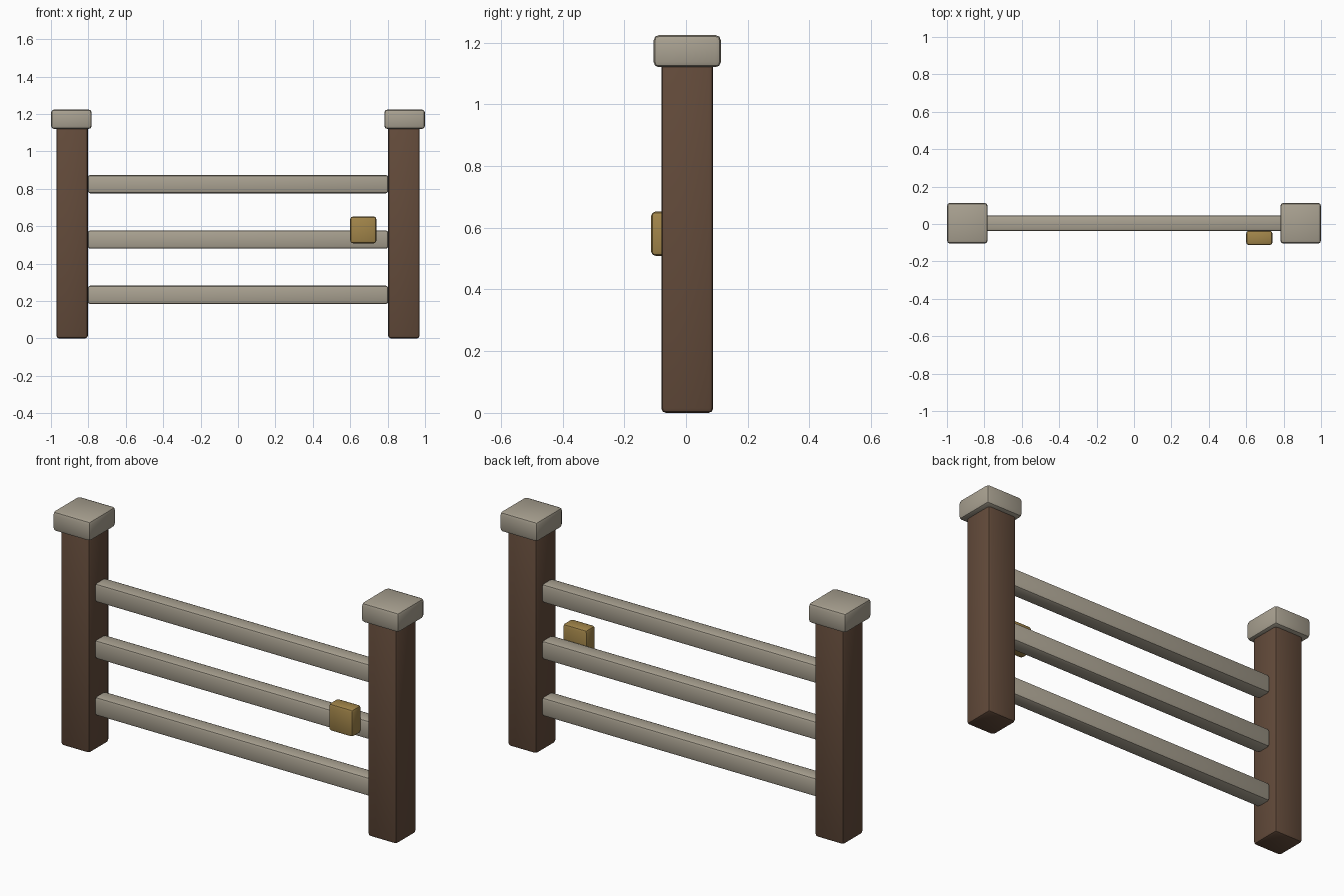
import bpy

if "Cube" in bpy.data.objects:
    bpy.data.objects.remove(bpy.data.objects["Cube"])


def material(name, color):
    m = bpy.data.materials.new(name)
    m.diffuse_color = (*color, 1.0)
    m.use_nodes = True
    m.node_tree.nodes["Principled BSDF"].inputs["Base Color"].default_value = m.diffuse_color
    return m


stone = material("weathered_grey", (0.40, 0.36, 0.285))
wood = material("dark_brown_wood", (0.125, 0.070, 0.043))
brass = material("brass", (0.36, 0.235, 0.068))


def block(name, low, high, mat, bevel):
    """Rounded box between two corners."""
    center = [(a + b) / 2 for a, b in zip(low, high)]
    bpy.ops.mesh.primitive_cube_add(size=1, location=center)
    ob = bpy.context.object
    ob.name = name
    ob.scale = [b - a for a, b in zip(low, high)]
    bpy.ops.object.transform_apply(location=False, rotation=False, scale=True)
    mod = ob.modifiers.new("rounded_edges", 'BEVEL')
    mod.width = bevel
    mod.segments = 2
    bpy.ops.object.modifier_apply(modifier=mod.name)
    ob.data.materials.append(mat)
    bpy.ops.object.shade_smooth_by_angle()
    return ob


MID_Y = 0.004  # centre line of the fence

# Posts with caps
for side, label in ((-1, "left"), (1, "right")):
    x = side * 0.887
    block(label + "_post", (x - 0.084, MID_Y - 0.084, 0),
          (x + 0.084, MID_Y + 0.084, 1.14), wood, 0.015)
    x = side * 0.891
    block(label + "_cap", (x - 0.109, MID_Y - 0.109, 1.12),
          (x + 0.109, MID_Y + 0.109, 1.224), stone, 0.017)

# Horizontal rails
for label, z in (("lower", 0.233), ("middle", 0.529), ("upper", 0.825)):
    block(label + "_rail", (-0.804, MID_Y - 0.042, z - 0.049),
          (0.804, MID_Y + 0.042, z + 0.049), stone, 0.014)

# Latch on the front of the middle rail
block("latch", (0.6, -0.113, 0.509), (0.74, -0.036, 0.652), brass, 0.014)
